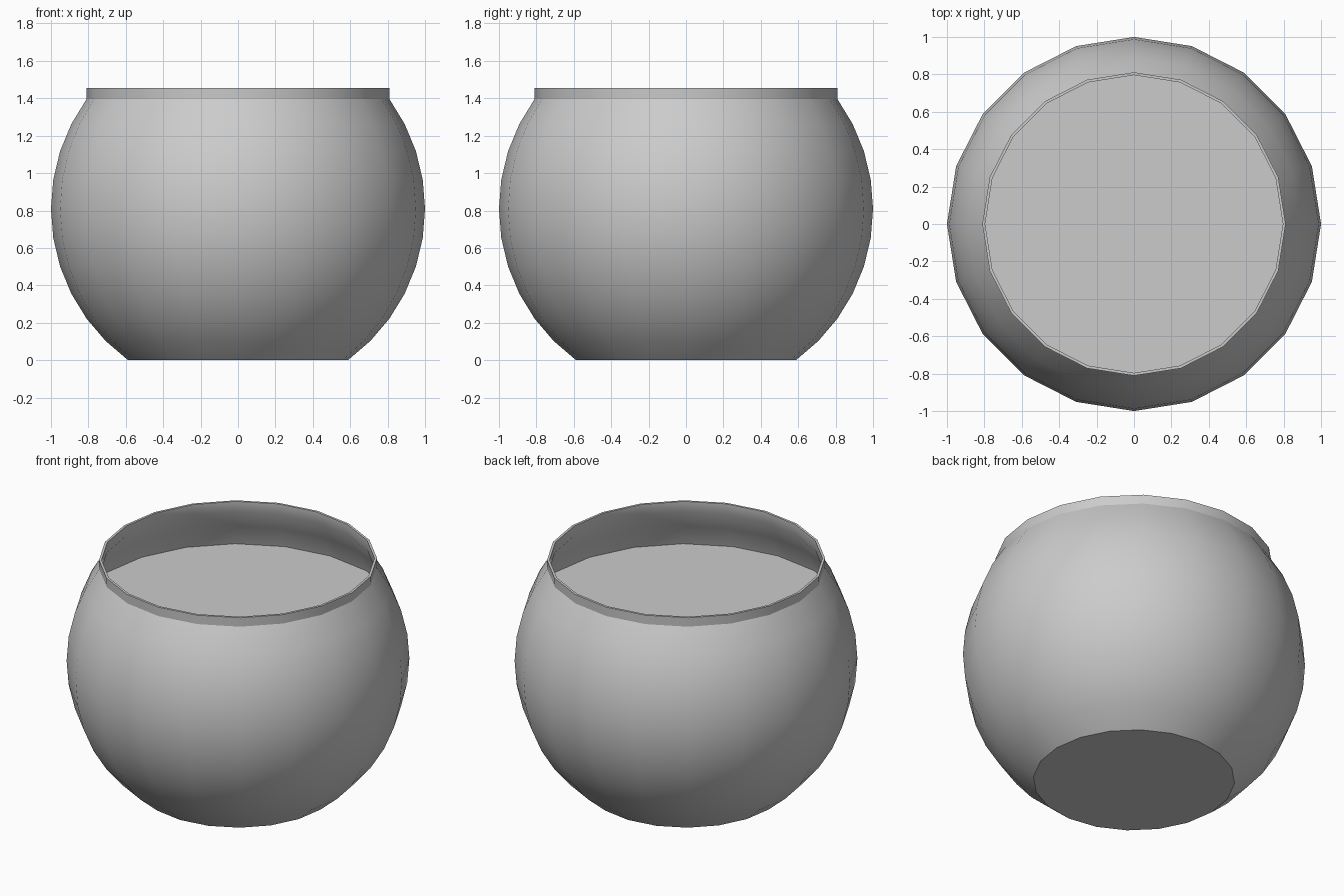
import bpy, bmesh
from math import sin, cos, radians, pi

cube = bpy.data.objects.get("Cube")
if cube:
    bpy.data.objects.remove(cube, do_unlink=True)

SIDES = 20
CENTRE = sin(radians(54))      # height of the sphere's middle above the flat base
WALL = 0.013
RIM_TOP = 1.455

grey = bpy.data.materials.new("plain grey")
grey.use_nodes = True
grey.diffuse_color = (0.6, 0.6, 0.6, 1)
grey.node_tree.nodes["Principled BSDF"].inputs["Base Color"].default_value = (0.6, 0.6, 0.6, 1)


def arc(radius, low, high):
    """Points up the side of the sphere, every 9 degrees."""
    return [(radius * cos(radians(a)), CENTRE + radius * sin(radians(a)))
            for a in range(low, high + 1, 9)]


def lathe(name, profile):
    """Turn a profile of (radius, height) points around the z axis."""
    bm = bmesh.new()
    verts = [bm.verts.new((r, 0, z)) for r, z in profile]
    edges = [bm.edges.new(pair) for pair in zip(verts, verts[1:])]
    bmesh.ops.spin(bm, geom=verts + edges, cent=(0, 0, 0), axis=(0, 0, 1),
                   angle=2 * pi, steps=SIDES)
    bmesh.ops.remove_doubles(bm, verts=bm.verts[:], dist=0.0005)
    # Flat caps close the open ends
    bmesh.ops.holes_fill(bm, edges=[e for e in bm.edges if e.is_boundary], sides=0)
    bmesh.ops.recalc_face_normals(bm, faces=bm.faces[:])
    mesh = bpy.data.meshes.new(name)
    bm.to_mesh(mesh)
    bm.free()
    mesh.materials.append(grey)
    obj = bpy.data.objects.new(name, mesh)
    bpy.context.collection.objects.link(obj)
    bpy.ops.object.select_all(action="DESELECT")
    obj.select_set(True)
    bpy.context.view_layer.objects.active = obj
    bpy.ops.object.shade_smooth_by_angle(angle=radians(30))
    return obj


# Bowl: outer wall, upright neck, then the inner wall back down
outer = arc(1, -54, 36)
neck = outer[-1][0]
inner = [(r, max(z, WALL)) for r, z in arc(1 - WALL, -54, 36)]
rim = [(neck + 0.002, RIM_TOP), (neck - WALL, RIM_TOP)]
lathe("bowl", outer + rim + inner[::-1])

# Water: fills the bowl just inside the wall
lathe("water", arc(0.98, -45, 18)[:-1] + [(0.935, 1.118)])
